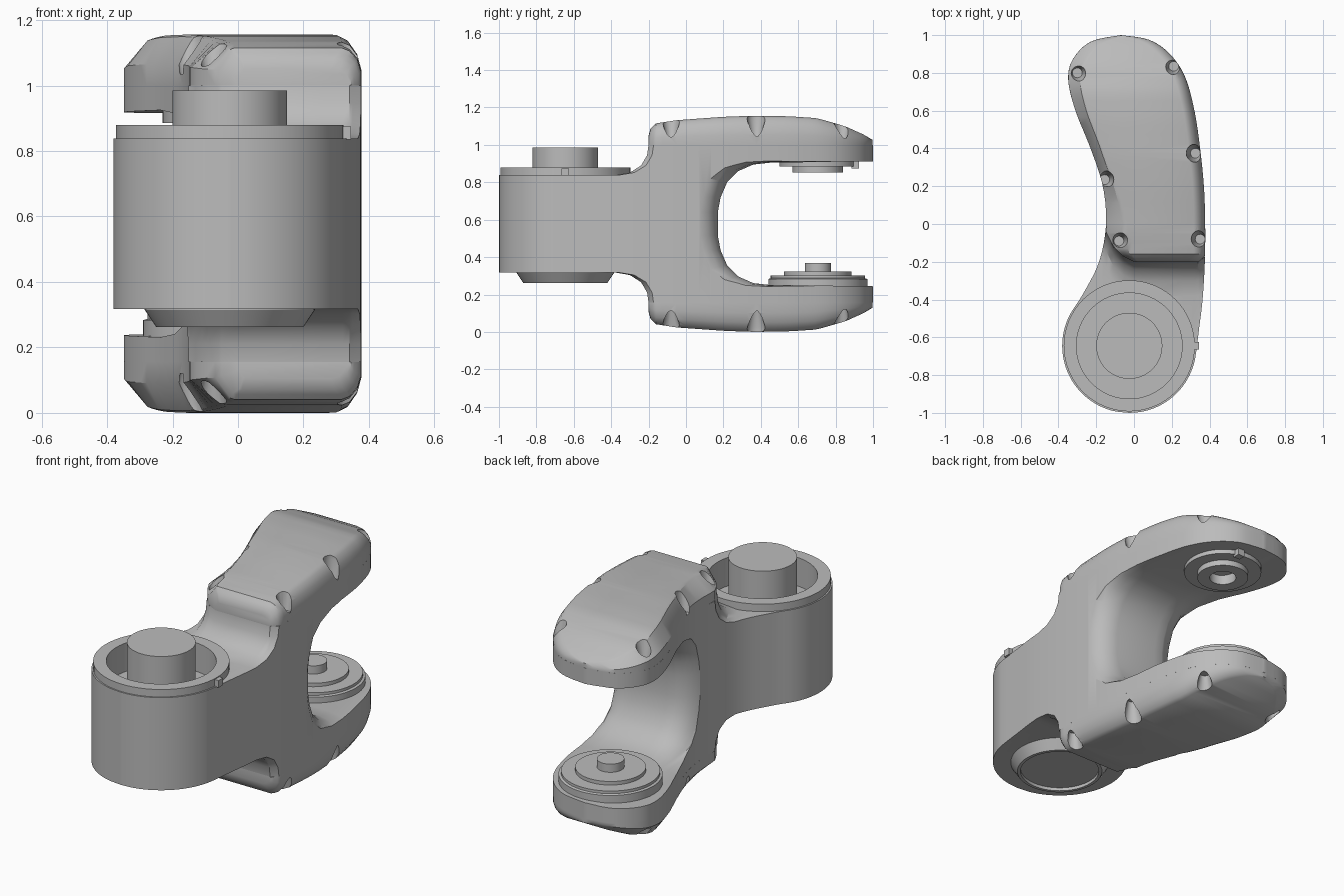
import bpy, bmesh, math
from mathutils import Vector

if "Cube" in bpy.data.objects:
    bpy.data.objects.remove(bpy.data.objects["Cube"])

MID = 0.578          # height of the mirror plane between the two arms
BASE = (-0.025, -0.645)
TIP = (-0.025, 0.705)

grey = bpy.data.materials.new("metal_grey")
grey.use_nodes = True
grey.diffuse_color = (0.5, 0.5, 0.5, 1)
grey.node_tree.nodes["Principled BSDF"].inputs["Base Color"].default_value = (0.5, 0.5, 0.5, 1)


def loft(name, sections, caps=(True, True)):
    """Skin a row of closed cross-sections."""
    bm = bmesh.new()
    rows = [[bm.verts.new(p) for p in s] for s in sections]
    n = len(rows[0])
    for a, b in zip(rows, rows[1:]):
        for i in range(n):
            j = (i + 1) % n
            bm.faces.new((a[i], a[j], b[j], b[i]))
    if caps[0]:
        bm.faces.new(rows[0])
    if caps[1]:
        bm.faces.new(rows[-1])
    bmesh.ops.recalc_face_normals(bm, faces=bm.faces)
    mesh = bpy.data.meshes.new(name)
    bm.to_mesh(mesh)
    bm.free()
    mesh.materials.append(grey)
    ob = bpy.data.objects.new(name, mesh)
    bpy.context.collection.objects.link(ob)
    return ob


def lathe(name, centre, profile, caps=(True, True), n=64):
    """Revolve (radius, z) points about a vertical axis."""
    turn = [2 * math.pi * i / n for i in range(n)]
    return loft(name, [[(centre[0] + r * math.cos(a), centre[1] + r * math.sin(a), z)
                        for a in turn] for r, z in profile], caps)


def boolean(ob, tool, operation):
    mod = ob.modifiers.new("cut", 'BOOLEAN')
    mod.operation, mod.solver, mod.object = operation, 'EXACT', tool
    bpy.context.view_layer.objects.active = ob
    bpy.ops.object.modifier_apply(modifier=mod.name)
    bpy.data.objects.remove(tool)


def smooth(ob, angle=32):
    bpy.ops.object.select_all(action='DESELECT')
    ob.select_set(True)
    bpy.context.view_layer.objects.active = ob
    bpy.ops.object.shade_smooth_by_angle(angle=math.radians(angle))


def spline(pts, steps=6):
    """Catmull-Rom curve through the points."""
    p = [Vector(q) for q in [pts[0]] + pts + [pts[-1]]]
    out = []
    for a, b, c, d in zip(p, p[1:], p[2:], p[3:]):
        for k in range(steps):
            t = k / steps
            out.append(b + 0.5 * t * (c - a + t * (2 * a - 5 * b + 4 * c - d
                                                  + t * (3 * (b - c) + d - a))))
    return out + [p[-1]]


def lerp(table, u):
    """Piecewise linear lookup in (u, value) pairs."""
    if u <= table[0][0]:
        return table[0][1]
    for (a, va), (b, vb) in zip(table, table[1:]):
        if u <= b:
            return va + (vb - va) * (u - a) / max(b - a, 1e-6)
    return table[-1][1]


# Plan outline: round base, curved neck, rounded tip
def arc(a0, a1, n=8):
    return [(BASE[0] + 0.355 * math.cos(math.radians(a0 + (a1 - a0) * i / n)),
             BASE[1] + 0.355 * math.sin(math.radians(a0 + (a1 - a0) * i / n))) for i in range(n + 1)]


left = spline(arc(270, 152) + [(-0.27, -0.37), (-0.185, -0.2), (-0.148, 0), (-0.165, 0.2),
              (-0.23, 0.4), (-0.31, 0.6), (-0.348, 0.76), (-0.325, 0.87), (-0.23, 0.965), (-0.07, 1)])
right = spline(arc(270, 352) + [(0.345, -0.55), (0.363, -0.4), (0.375, -0.2), (0.377, 0), (0.37, 0.2),
               (0.35, 0.4), (0.32, 0.6), (0.27, 0.78), (0.19, 0.9), (0.08, 0.975), (-0.07, 1)])
outline = right + left[-2:0:-1]
left_x = [(p.y, p.x) for p in left]
right_x = [(p.y, p.x) for p in right]

# Core: forked side profile, softened across x, trimmed to the plan outline
profile = [(-1.1, 0.838), (-0.38, 0.838), (-0.3, 0.852), (-0.24, 0.89), (-0.208, 0.945), (-0.2, 1.0),
           (1.1, 1.0), (1.1, 0.913), (0.45, 0.905), (0.36, 0.895), (0.28, 0.86), (0.22, 0.8),
           (0.185, 0.72), (0.17, 0.64)]
shoulder = [(-0.18, 0.2), (-0.145, 0.15), (-0.11, 0.08), (-0.06, 0.03), (0, 0), (0.34, 0), (0.38, 0.03)]
flare = [(-0.16, 0.1), (-0.13, 0.05), (-0.09, 0.015), (-0.05, 0), (0.26, 0), (0.32, 0.02),
         (0.35, 0.05), (0.38, 0.1)]
stations = sorted({-0.5, 0.5} | {u for u, v in shoulder + flare})


def core_section(x):
    half = []
    for i, (y, z) in enumerate(profile):
        if 1 <= i <= 5:
            y += lerp(shoulder, x)
        if i >= 8:
            y -= lerp(flare, x) * min(1, (i - 7) * 0.3)
            z += lerp(flare, x) * 0.2 if i < 12 else 0
        half.append((x, y, z))
    return half + [(a, b, 2 * MID - c) for a, b, c in reversed(half)]


core = loft("forked_body", [core_section(x) for x in stations])
trim = loft("trim", [[(p.x, p.y, z) for p in outline] for z in (-0.2, 1.4)])
boolean(core, trim, 'INTERSECT')
boolean(core, lathe("bore", BASE, [(0.3, 0.71), (0.3, 1.2)]), 'DIFFERENCE')
smooth(core)

# Covers: crowned caps on both arms, with screw recesses
crown = [(-0.2, 1.05), (-0.19, 1.085), (-0.16, 1.115), (-0.05, 1.132), (0.2, 1.15), (0.36, 1.156),
         (0.55, 1.153), (0.7, 1.143), (0.85, 1.1), (0.95, 1.055), (1, 1.025)]
front_left = [(-0.2, 0.0), (-0.17, -0.06), (-0.12, -0.11), (-0.05, -0.145), (0, -0.148), (0.01, -1)]
front_right = [(-0.2, 0.345), (-0.17, 0.373), (-0.16, 1)]
left_slope = [(-0.2, 0.02), (-0.1, 0.1), (0, 0.098), (0.15, 0.07), (0.3, 0.055), (0.8, 0.07)]


def cover_section(y, sign):
    l = max(lerp(left_x, y), lerp(front_left, y))
    r = min(lerp(right_x, y), lerp(front_right, y))
    h = lerp(crown, y) - 1
    a = min(lerp(left_slope, y), (r - l) * 0.35)
    b = min(0.06, (r - l) * 0.3)
    pts = [(l, 0), (l, 0.42), (l + a * 0.9, 0.96), (l + a * 1.15, 1), (r - b, 1),
           (r - b * 0.6, 0.92), (r - b * 0.2, 0.68), (r, 0.35), (r, 0)]
    return [(x, y, MID + sign * (1 - MID + f * h)) for x, f in pts]


rows = [-0.2, -0.19, -0.175, -0.16, -0.13, -0.09]
rows += [-0.05 + 1.048 * math.sin(i / 30 * math.pi / 2) for i in range(31)]
screws = [(-0.3, 0.8), (0.21, 0.835), (0.325, 0.375), (-0.155, 0.235), (-0.08, -0.09), (0.35, -0.08)]
for name, sign in (("upper", 1), ("lower", -1)):
    cover = loft(name + "_cover", [cover_section(y, sign) for y in rows])
    for spot in screws:
        hole = [(r, MID + sign * (z - MID)) for r, z in ((0.026, 1.035), (0.048, 1.13), (0.048, 1.25))]
        boolean(cover, lathe("recess", spot, hole, n=20), 'DIFFERENCE')
    smooth(cover)

# Turned parts: base socket with its pin, bottom flange, tip hubs
smooth(lathe("socket_and_pin", BASE, [(0.347, 0.835), (0.347, 0.88), (0.28, 0.88), (0.28, 0.72),
             (0.175, 0.72), (0.175, 0.985)], (False, True)))
smooth(lathe("bottom_flange", BASE, [(0.26, 0.325), (0.26, 0.315), (0.225, 0.262), (0.208, 0.262),
             (0.208, 0.28)], (False, True)))
smooth(lathe("upper_hub", TIP, [(0.205, 0.93), (0.205, 0.885), (0.135, 0.885), (0.135, 0.853),
             (0.07, 0.853), (0.07, 0.92)], (False, True)))
smooth(lathe("lower_hub", TIP, [(0.265, 0.23), (0.265, 0.283), (0.252, 0.287), (0.252, 0.302), (0.18, 0.302),
             (0.18, 0.322), (0.07, 0.322), (0.07, 0.368)], (False, True)))

# Locating tabs on the socket rim and upper hub
for name, x, y, z in (("socket_tab", 0.325, -0.645, 0.855), ("hub_tab", 0.03, 0.905, 0.893)):
    bpy.ops.mesh.primitive_cube_add(size=0.04, location=(x, y, z))
    tab = bpy.context.object
    tab.name = name
    tab.data.materials.append(grey)
